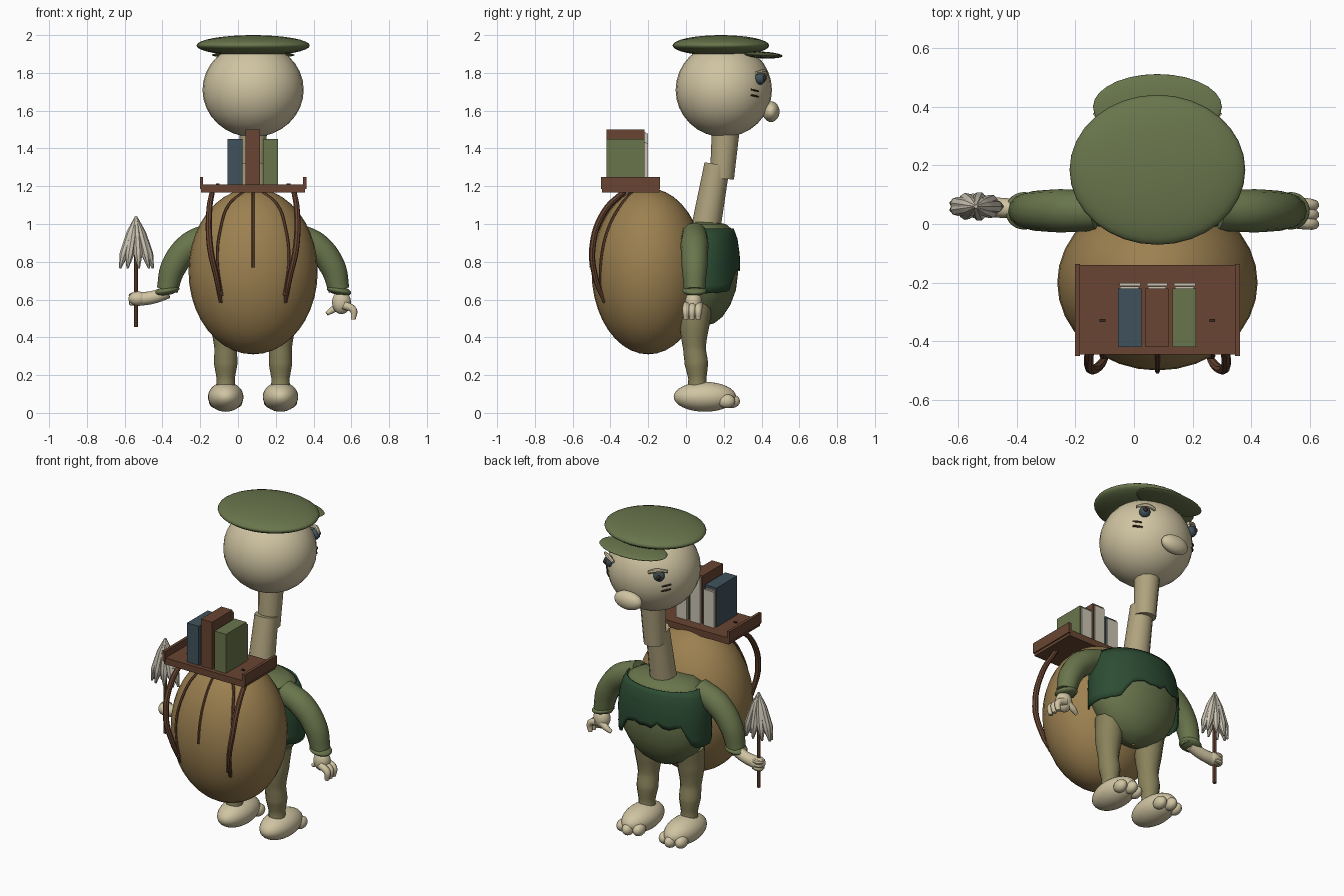
import bpy, bmesh, math, random
from mathutils import Vector

if "Cube" in bpy.data.objects:
    bpy.data.objects.remove(bpy.data.objects["Cube"])

random.seed(4)
CX = 0.08  # body midline; everything is built around x = 0 and shifted at the end


def mat(name, r, g, b):
    m = bpy.data.materials.new(name)
    lin = lambda c: (c / 255 / 12.92) if c < 11 else ((c / 255 + 0.055) / 1.055) ** 2.4
    m.diffuse_color = (lin(r), lin(g), lin(b), 1)
    m.use_nodes = True
    m.node_tree.nodes["Principled BSDF"].inputs["Base Color"].default_value = m.diffuse_color
    return m


cream = mat("cream_skin", 208, 196, 162)
tan = mat("tan_neck", 176, 163, 126)
khaki = mat("khaki_leg", 138, 131, 92)
olive = mat("olive_cloth", 105, 117, 76)
green = mat("dark_green_vest", 44, 76, 51)
ochre = mat("ochre_pack", 156, 128, 80)
wood = mat("brown_wood", 104, 69, 50)
slate = mat("slate_blue", 64, 82, 92)
dark = mat("dark_brown", 58, 42, 32)
bone = mat("pale_bone", 204, 197, 180)


def finish(ob, m, smooth=True):
    ob.data.materials.clear()
    ob.data.materials.append(m)
    bpy.ops.object.select_all(action='DESELECT')
    ob.select_set(True)
    bpy.context.view_layer.objects.active = ob
    if smooth:
        bpy.ops.object.shade_smooth_by_angle(angle=math.radians(40))
    return ob


def ball(name, loc, r, m, rot=(0, 0, 0), seg=28, rings=16):
    bpy.ops.mesh.primitive_uv_sphere_add(segments=seg, ring_count=rings, location=loc, rotation=rot)
    ob = bpy.context.object
    ob.name, ob.scale = name, r
    return finish(ob, m)


def box(name, lo, hi, m):
    lo, hi = Vector(lo), Vector(hi)
    bpy.ops.mesh.primitive_cube_add(size=1, location=(lo + hi) / 2)
    ob = bpy.context.object
    ob.name, ob.scale = name, hi - lo
    return finish(ob, m, False)


def tube(name, pts, radii, m, res=4):
    cu = bpy.data.curves.new(name, 'CURVE')
    cu.dimensions, cu.bevel_depth, cu.bevel_resolution = '3D', 1, res
    cu.use_fill_caps, cu.resolution_u = True, 6
    sp = cu.splines.new('BEZIER')
    sp.bezier_points.add(len(pts) - 1)
    for bp, p, r in zip(sp.bezier_points, pts, radii):
        bp.co, bp.radius = p, r
        bp.handle_left_type = bp.handle_right_type = 'AUTO'
    ob = bpy.data.objects.new(name, cu)
    bpy.context.collection.objects.link(ob)
    bpy.ops.object.select_all(action='DESELECT')
    ob.select_set(True)
    bpy.context.view_layer.objects.active = ob
    bpy.ops.object.convert(target='MESH')
    return finish(bpy.context.object, m)


def skin(name, rows, m):
    """Loft closed rings of points into a surface."""
    bm = bmesh.new()
    vs = [[bm.verts.new(p) for p in row] for row in rows]
    n = len(rows[0])
    for a, b in zip(vs, vs[1:]):
        for i in range(n):
            bm.faces.new((a[i], a[(i + 1) % n], b[(i + 1) % n], b[i]))
    me = bpy.data.meshes.new(name)
    bm.to_mesh(me)
    bm.free()
    ob = bpy.data.objects.new(name, me)
    bpy.context.collection.objects.link(ob)
    return finish(ob, m)


# Head, face
HC, HR = Vector((0, 0.2, 1.71)), Vector((0.268, 0.255, 0.25))


def head_x(y, z):
    return HR.x * math.sqrt(max(0, 1 - ((y - HC.y) / HR.y) ** 2 - ((z - HC.z) / HR.z) ** 2))


ball("head", HC, HR, cream)
ball("nose", (0, 0.45, 1.595), (0.09, 0.045, 0.055), cream)
for s in (-1, 1):
    ball("eye", (s * 0.17, 0.392, 1.77), (0.033, 0.03, 0.033), slate, seg=16, rings=10)
    ball("pupil", (s * 0.182, 0.414, 1.772), (0.014, 0.012, 0.015), dark, seg=12, rings=8)
    tube("eyelid", [(s * x, y, z) for x, y, z in ((0.12, 0.425, 1.79), (0.165, 0.41, 1.806), (0.215, 0.37, 1.80))],
         [0.01, 0.014, 0.008], cream, 2)
    for z in (1.708, 1.678):
        tube("cheek_mark", [(s * head_x(y, z + d), y, z + d) for y, d in ((0.345, 0.004), (0.365, 0), (0.385, -0.006))],
             [0.005, 0.006, 0.004], dark, 1)

# Cap
ball("cap_crown", (0, 0.185, 1.945), (0.3, 0.256, 0.055), olive, seg=32)
ball("cap_visor", (0, 0.40, 1.895), (0.22, 0.112, 0.018), olive, rot=(math.radians(-3), 0, 0))

# Neck in two overlapping pieces
tube("neck_lower", [(0, 0.10, 0.95), (0, 0.165, 1.315)], [0.078, 0.068], tan)
tube("neck_upper", [(0, 0.19, 1.24), (0, 0.212, 1.52)], [0.064, 0.074], tan)

# Torso and ragged vest
PROFILE = [(0.46, 0.01), (0.475, 0.09), (0.51, 0.155), (0.57, 0.215), (0.65, 0.26), (0.74, 0.277),
           (0.84, 0.272), (0.92, 0.255), (0.975, 0.225), (1.0, 0.18), (1.015, 0.01)]


def torso_r(z):
    for (z0, r0), (z1, r1) in zip(PROFILE, PROFILE[1:]):
        if z <= z1:
            return r0 + (r1 - r0) * (z - z0) / (z1 - z0)
    return 0.01


def ring_pt(r, z, a):
    return (r * math.sin(a), 0.09 + 0.67 * r * math.cos(a), z)


ANG = [2 * math.pi * i / 48 for i in range(48)]
skin("torso", [[ring_pt(r, z, a) for a in ANG] for z, r in PROFILE], olive)


def hem(a):
    d = abs((a + 0.15 + math.pi) % (2 * math.pi) - math.pi)
    rise = max(0, min(1, (0.95 - d) / 0.3))
    return 0.635 + 0.13 * rise + random.uniform(-0.012, 0.018) * (0.4 + rise)


hems = [hem(a) for a in ANG]
rows = []
for k in range(9):
    row = []
    for a, h in zip(ANG, hems):
        z = h + (0.975 - h) * k / 8
        flare = 0.02 * max(0, (0.72 - z) / 0.09)
        row.append(ring_pt(torso_r(z) + 0.012 + flare, z, a))
    rows.append(row)
vest = skin("vest", rows, green)
mod = vest.modifiers.new("thickness", 'SOLIDIFY')
mod.thickness, mod.offset = 0.008, 0

# Arms, legs, feet
for s in (-1, 1):
    tube("sleeve", [(s * x, 0.045, z) for x, z in ((0.2, 0.945), (0.33, 0.885), (0.42, 0.775), (0.455, 0.65))],
         [0.068, 0.074, 0.068, 0.056], olive)
    ball("cuff", (s * 0.455, 0.045, 0.647), (0.066, 0.064, 0.024), olive, rot=(0, s * 0.2, 0))
    X = s * 0.145
    tube("leg", [(X, y, z) for y, z in ((0.06, 0.58), (0.045, 0.46), (0.045, 0.34), (0.055, 0.26), (0.06, 0.18), (0.06, 0.1))],
         [0.085, 0.078, 0.06, 0.062, 0.048, 0.052], khaki)
    ball("foot", (X, 0.10, 0.085), (0.094, 0.165, 0.079), cream)
    for dx, y in ((-0.055, 0.215), (0, 0.24), (0.055, 0.215)):
        ball("toe", (X + dx, y, 0.062), (0.034, 0.046, 0.037), cream, seg=16, rings=10)

# Open hand
ball("open_palm", (0.468, 0.04, 0.585), (0.05, 0.045, 0.062), cream)
for y in (0.0, 0.032, 0.065):
    tube("finger", [(0.48, y + 0.005, 0.57), (0.53, y, 0.545), (0.53, y, 0.495)], [0.022, 0.02, 0.013], cream, 3)
tube("thumb", [(0.46, 0.06, 0.57), (0.42, 0.065, 0.545), (0.39, 0.06, 0.525)], [0.022, 0.018, 0.011], cream, 3)

# Gripping hand
tube("wrist", [(-0.45, 0.05, 0.64), (-0.53, 0.055, 0.612), (-0.61, 0.06, 0.602)], [0.034, 0.034, 0.036], cream)
ball("fist", (-0.61, 0.06, 0.605), (0.05, 0.042, 0.038), cream)
for i in range(3):
    tube("grip_finger", [(-0.6, 0.085, 0.625 - i * 0.02), (-0.64, 0.085, 0.622 - i * 0.02), (-0.645, 0.05, 0.62 - i * 0.02)],
         [0.013, 0.015, 0.01], cream, 2)

# Spear with leafy head
tube("shaft", [(-0.62, 0.06, 0.455), (-0.62, 0.06, 0.95)], [0.011, 0.011], wood, 2)
for i in range(9):
    a = 2 * math.pi * i / 9
    c, d = math.cos(a), math.sin(a)
    tube("leaf_blade", [(-0.62 + 0.09 * f * c, 0.06 + 0.035 * f * d, z) for f, z in
                        ((0, 1.04), (0.35, 0.95), (0.75, 0.84), (1, 0.765))], [0.006, 0.022, 0.024, 0.006], bone, 2)

# Egg-shaped pack
EC, ER = Vector((0, -0.2, 0.75)), Vector((0.342, 0.3, 0.44))
ball("pack", EC, ER, ochre, seg=32, rings=20)


def pack_pt(x, z):
    k = max(0, 1 - (x / ER.x) ** 2 - ((z - EC.z) / ER.z) ** 2)
    return (x, EC.y - ER.y * math.sqrt(k) - 0.004, z)


# Straps
for s in (-1, 1):
    tube("frame_strap", [(s * x, y, z) for x, y, z in ((0.215, -0.32, 1.18), (0.232, -0.43, 1.07), (0.228, -0.495, 0.88),
                         (0.19, -0.475, 0.7), (0.17, -0.43, 0.585))], [0.014, 0.016, 0.017, 0.015, 0.01], wood, 2)
    tube("thin_strap", [pack_pt(s * x, z) for x, z in ((0.05, 1.17), (0.13, 1.1), (0.172, 0.98), (0.19, 0.82), (0.165, 0.62))],
         [0.008] * 5, wood, 1)
tube("middle_strap", [pack_pt(0, z) for z in (1.18, 1.12, 1.02, 0.9, 0.77)], [0.008] * 5, wood, 1)

# Shelf with end rails
box("shelf", (-0.275, -0.445, 1.168), (0.275, -0.14, 1.208), wood)
for s in (-1, 1):
    x = s * 0.273
    box("shelf_rail", (x - 0.009, -0.45, 1.185), (x + 0.009, -0.137, 1.25), wood)
    box("shelf_peg", (s * 0.187 - 0.01, -0.335, 1.205), (s * 0.187 + 0.01, -0.325, 1.214), dark)

# Books with page slips along the open edge
for name, x0, x1, top, m in (("left_book", -0.135, -0.055, 1.45, slate), ("middle_book", -0.04, 0.037, 1.5, wood),
                             ("right_book", 0.052, 0.132, 1.45, olive)):
    box(name, (x0, -0.42, 1.2), (x1, -0.22, top), m)
    box(name + "_pages", (x0 + 0.008, -0.22, 1.205), (x1 - 0.008, -0.213, top - 0.015), bone)
    box(name + "_slip", (x0 + 0.005, -0.212, 1.2), (x1 - 0.002, -0.202, top - 0.02), bone)

# Shift the whole figure onto its offset midline
for ob in bpy.context.scene.objects:
    ob.location.x += CX
